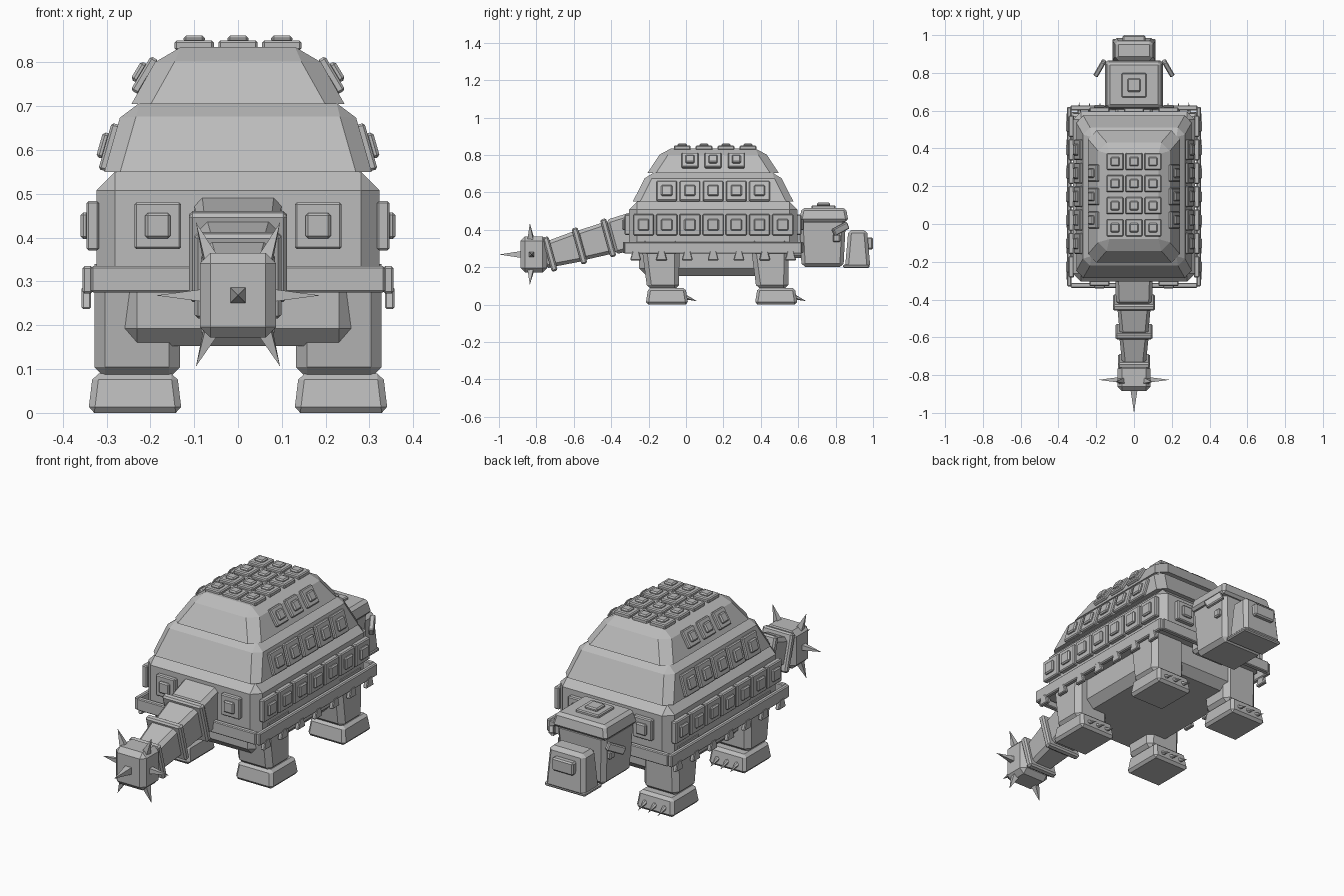
import bpy, bmesh, math
from mathutils import Matrix, Vector, Euler

if "Cube" in bpy.data.objects:
    bpy.data.objects.remove(bpy.data.objects["Cube"])

GREY = bpy.data.materials.new("stone_grey")
GREY.diffuse_color = (0.5, 0.5, 0.5, 1)
GREY.use_nodes = True
GREY.node_tree.nodes["Principled BSDF"].inputs["Base Color"].default_value = GREY.diffuse_color
R = math.radians


def finish(bm, name):
    bmesh.ops.recalc_face_normals(bm, faces=bm.faces[:])
    me = bpy.data.meshes.new(name)
    bm.to_mesh(me)
    bm.free()
    me.materials.append(GREY)
    ob = bpy.data.objects.new(name, me)
    bpy.context.collection.objects.link(ob)
    return ob


def add_block(bm, base, bottom, top, height, bevel=0.0, shift=(0, 0), keep=None, mat=None):
    """Tapered block; bottom/top are half sizes; keep='bottom' or 'top' leaves that rim sharp."""
    part = bmesh.new()
    bmesh.ops.create_cube(part, size=2)
    rims = {v: v.co.z > 0 for v in part.verts}
    for v, up in rims.items():
        h = top if up else bottom
        off = shift if up else (0, 0)
        v.co = Vector((v.co.x * h[0] + off[0], v.co.y * h[1] + off[1], height if up else 0))
    if bevel:
        edges = [e for e in part.edges
                 if not (keep and all(rims[v] == (keep == 'top') for v in e.verts))]
        bmesh.ops.bevel(part, geom=edges, offset=bevel, segments=1, affect='EDGES', clamp_overlap=True)
    part.transform((mat or Matrix()) @ Matrix.Translation(base))
    me = bpy.data.meshes.new("part")
    part.to_mesh(me)
    part.free()
    bm.from_mesh(me)
    bpy.data.meshes.remove(me)


def block(name, *args, **kw):
    bm = bmesh.new()
    add_block(bm, *args, **kw)
    return finish(bm, name)


def box(name, lo, hi, bevel=0.0, **kw):
    h = ((hi[0] - lo[0]) / 2, (hi[1] - lo[1]) / 2)
    c = ((lo[0] + hi[0]) / 2, (lo[1] + hi[1]) / 2, lo[2])
    return block(name, c, h, h, hi[2] - lo[2], bevel, **kw)


def plate(name, loc, rot=(0, 0, 0), size=0.11, base_h=0.023, total_h=0.036):
    """Square armour plate with a raised square boss, local z pointing outwards."""
    m = Matrix.Translation(loc) @ Euler([R(a) for a in rot]).to_matrix().to_4x4()
    bm = bmesh.new()
    s, b = size / 2, size * 0.27
    add_block(bm, (0, 0, -0.006), (s, s), (s, s), base_h + 0.006, 0.005, mat=m)
    add_block(bm, (0, 0, base_h - 0.005), (b, b), (b, b), total_h - base_h + 0.005, 0.006, mat=m)
    return finish(bm, name)


def spike(name, start, tip, radius, sides=4):
    start, tip = Vector(start), Vector(tip)
    d = tip - start
    bm = bmesh.new()
    bmesh.ops.create_cone(bm, cap_ends=True, segments=sides, radius1=radius, radius2=0, depth=d.length)
    q = d.to_track_quat('Z', 'Y').to_matrix().to_4x4() @ Matrix.Rotation(R(45), 4, 'Z')
    bm.transform(Matrix.Translation((start + tip) / 2) @ q)
    return finish(bm, name)


CY = 0.145  # middle of the shell along y

# Shell tiers and belly
block("shell_lower", (0, CY, 0.30), (0.323, 0.45), (0.323, 0.45), 0.25, 0.042, keep='bottom')
block("shell_middle", (0, CY, 0.55), (0.305, 0.43), (0.26, 0.35), 0.157, 0.035, keep='bottom')
block("shell_upper", (0, CY, 0.705), (0.243, 0.35), (0.17, 0.265), 0.13, 0.04, keep='bottom')
box("belly", (-0.27, -0.25, 0.153), (0.27, 0.54, 0.34), 0.04)

# Skirt rails around the shell
for s in (-1, 1):
    box("skirt_side", (s * 0.343 - 0.012, -0.33, 0.272), (s * 0.343 + 0.012, 0.62, 0.335), 0.005)
    y = CY + s * 0.47
    box("skirt_end", (-0.335, y - 0.013, 0.275), (0.335, y + 0.013, 0.335), 0.004)

# Side armour rows and the hanging skirt scutes
for s in (-1, 1):
    for i in range(-3, 4):
        plate("lower_plate", (s * 0.323, CY + i * 0.124, 0.427), (0, s * 90, 0), 0.113)
        block("skirt_scute", (s * 0.346, CY + i * 0.138, 0.237), (0.011, 0.03), (0.011, 0.017),
              0.05, 0.004)
    for i in range(-2, 3):
        plate("middle_plate", (s * 0.289, CY + i * 0.124, 0.605), (0, s * 74, 0), 0.11, 0.015, 0.028)
    for i in range(-1, 2):
        plate("upper_plate", (s * 0.209, CY + i * 0.124, 0.768), (0, s * 59, 0), 0.09, 0.015, 0.028)

# End armour and top armour
for x in (-0.183, 0, 0.183):
    plate("rear_plate", (x, -0.305, 0.427), (90, 0, 0), 0.107)
    plate("front_plate", (x, 0.595, 0.427), (-90, 0, 0), 0.107)
for x in (-0.1, 0, 0.1):
    for i in range(4):
        plate("top_plate", (x, -0.02 + i * 0.117, 0.833), size=0.09, base_h=0.017, total_h=0.028)

# Legs, feet and claws
for s in (-1, 1):
    for y in (-0.122, 0.462):
        block("leg", (s * 0.23, y, 0.08), (0.098, 0.085), (0.098, 0.103), 0.26, 0.025,
              shift=(0, -0.016), keep='top')
        block("foot", (s * 0.235, y + 0.02, 0.0), (0.107, 0.114), (0.096, 0.1), 0.09, 0.014)
        for i in (-1, 0, 1):
            spike("claw", (s * 0.235 + i * 0.055, y + 0.115, 0.042),
                  (s * 0.235 + i * 0.055, y + 0.182, 0.018), 0.014, 6)

# Tail: tapered segments and rings along a sloping axis
TILT = 15.5
AXIS = Vector((0, -math.cos(R(TILT)), -math.sin(R(TILT))))
ROOT = Vector((0, -0.26, 0.40))


def tail_part(name, start, length, bottom, top, bevel):
    m = Matrix.Translation(ROOT + AXIS * start) @ Matrix.Rotation(R(90 + TILT), 4, 'X')
    block(name, (0, 0, 0), bottom, top, length, bevel, mat=m)


for start, length, a, b in ((0.0, 0.15, (0.1, 0.1), (0.095, 0.095)),
                            (0.15, 0.17, (0.09, 0.088), (0.075, 0.08)),
                            (0.31, 0.18, (0.08, 0.085), (0.062, 0.07)),
                            (0.47, 0.06, (0.062, 0.07), (0.06, 0.07))):
    tail_part("tail_segment", start, length, a, b, 0.018)
for start, h in ((0.145, (0.112, 0.105)), (0.305, (0.099, 0.1)), (0.468, (0.084, 0.095))):
    tail_part("tail_ring", start, 0.033, h, h, 0.008)

# Tail club with spikes
box("tail_club", (-0.087, -0.885, 0.172), (0.087, -0.742, 0.365), 0.024)
spike("club_tip_spike", (0, -0.875, 0.268), (0, -1.0, 0.268), 0.027)
for s in (-1, 1):
    spike("club_side_spike", (s * 0.07, -0.825, 0.268), (s * 0.188, -0.825, 0.268), 0.022)
    spike("club_top_spike", (s * 0.06, -0.83, 0.345), (s * 0.096, -0.835, 0.435), 0.024)
    spike("club_bottom_spike", (s * 0.06, -0.83, 0.19), (s * 0.096, -0.835, 0.106), 0.024)

# Head, helmet cap, snout
box("neck", (-0.1, 0.55, 0.25), (0.1, 0.65, 0.44), 0.015)
block("head", (0, 0.73, 0.2), (0.125, 0.112), (0.14, 0.125), 0.26, 0.02)
block("head_cap", (0, 0.737, 0.445), (0.157, 0.132), (0.14, 0.118), 0.072, 0.014)
plate("cap_plate", (0, 0.735, 0.515), size=0.13, base_h=0.016, total_h=0.03)
block("snout", (0, 0.918, 0.195), (0.112, 0.068), (0.1, 0.05), 0.205, 0.018)
box("snout_base", (-0.115, 0.84, 0.195), (0.115, 0.98, 0.215), 0.006)
box("nose_plate", (-0.06, 0.96, 0.295), (0.06, 1.0, 0.36), 0.007)

# Eyes and angled cheek guards
for s in (-1, 1):
    box("eye", (s * 0.138 - 0.012, 0.785, 0.335), (s * 0.138 + 0.012, 0.825, 0.375), 0.006)
    m = (Matrix.Translation((s * 0.18, 0.825, 0.405)) @ Matrix.Rotation(R(s * 30), 4, 'Z')
         @ Matrix.Rotation(R(25), 4, 'X'))
    block("cheek_guard", (0, 0, -0.02), (0.013, 0.048), (0.013, 0.048), 0.04, 0.005, mat=m)
